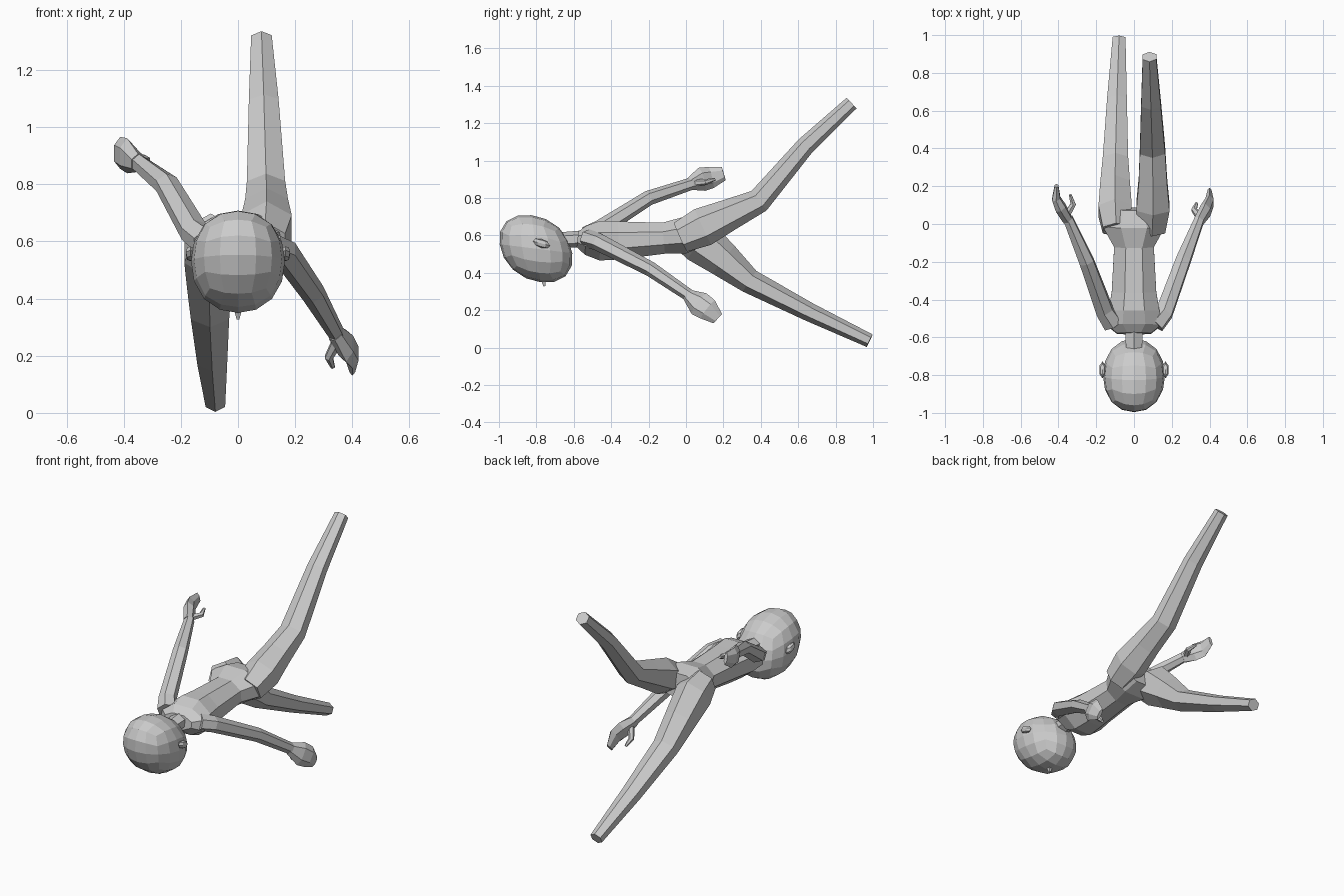
import bpy, bmesh, math
from mathutils import Vector


def finish(name, bm):
    bmesh.ops.recalc_face_normals(bm, faces=bm.faces)
    me = bpy.data.meshes.new(name)
    bm.to_mesh(me)
    bm.free()
    ob = bpy.data.objects.new(name, me)
    bpy.context.collection.objects.link(ob)
    return ob


def loft(name, secs, sides=6):
    """Skin rings given as (x, y, z, half width, half height)."""
    bm = bmesh.new()
    pts = [Vector(s[:3]) for s in secs]
    rings = []
    for i, s in enumerate(secs):
        a = pts[i] - pts[i - 1] if i else pts[1] - pts[0]
        b = pts[i + 1] - pts[i] if i < len(pts) - 1 else a
        t = (a.normalized() + b.normalized()).normalized()
        u = Vector((1, 0, 0))
        u = (u - t * u.dot(t)).normalized()
        v = u.cross(t)
        k = 1 / math.cos(math.pi / sides)
        ring = []
        for j in range(sides):
            ang = 2 * math.pi * (j + 0.5) / sides
            ring.append(bm.verts.new(pts[i] + u * (s[3] * k * math.cos(ang)) + v * (s[4] * math.sin(ang))))
        rings.append(ring)
    for r, q in zip(rings, rings[1:]):
        for j in range(sides):
            n = (j + 1) % sides
            bm.faces.new((r[j], r[n], q[n], q[j]))
    bm.faces.new(rings[0])
    bm.faces.new(rings[-1])
    return finish(name, bm)


# Head: subdivided cube rounded to a slightly tilted ellipsoid
bm = bmesh.new()
bmesh.ops.create_cube(bm, size=2)
bmesh.ops.subdivide_edges(bm, edges=bm.edges[:], cuts=3, use_grid_fill=True)
for v in bm.verts:
    p = Vector([math.tan(c * math.pi / 4) for c in v.co])
    p /= sum(abs(c) ** 2.15 for c in p) ** (1 / 2.15)
    v.co = (p.x * 0.164, -0.802 + 0.194 * p.y - 0.024 * p.z, 0.529 + 0.179 * p.z - 0.024 * p.y)
finish("head", bm)

# Ears
for sx, side in ((1, "right"), (-1, "left")):
    loft(side + "_ear", [(sx * 0.14, -0.77, 0.555, 0.03, 0.02),
                         (sx * 0.168, -0.77, 0.556, 0.03, 0.02)], 6).hide_render = False
    bm = bmesh.new()
    bmesh.ops.create_uvsphere(bm, u_segments=6, v_segments=4, radius=1)
    for v in bm.verts:
        x, y, z = v.co
        v.co = (sx * 0.167 + x * 0.018, -0.772 + y * 0.045, 0.557 + z * 0.024 - y * 0.012)
    bpy.data.objects.remove(bpy.data.objects[side + "_ear"])
    finish(side + "_ear", bm)

# Nose
loft("nose", [(0, -0.765, 0.38, 0.018, 0.025), (0, -0.757, 0.328, 0.005, 0.007)], 4)

# Neck and torso
loft("neck", [(0, -0.69, 0.575, 0.042, 0.04), (0, -0.55, 0.582, 0.046, 0.045)])
loft("torso", [(0, -0.58, 0.58, 0.09, 0.045), (0, -0.535, 0.575, 0.145, 0.085),
               (0, -0.46, 0.572, 0.135, 0.115), (0, -0.36, 0.573, 0.118, 0.11),
               (0, -0.12, 0.585, 0.105, 0.09), (0, -0.01, 0.6, 0.165, 0.105),
               (0, 0.08, 0.61, 0.13, 0.075)], 8)

# Legs: one raised, one lowered
loft("raised_leg", [(0.095, -0.03, 0.59, 0.07, 0.085), (0.1, 0.09, 0.645, 0.088, 0.105),
                    (0.1, 0.23, 0.71, 0.075, 0.085), (0.098, 0.39, 0.785, 0.067, 0.066),
                    (0.09, 0.64, 1.08, 0.052, 0.05), (0.082, 0.885, 1.307, 0.036, 0.039)])
loft("lowered_leg", [(-0.095, -0.03, 0.62, 0.07, 0.085), (-0.1, 0.07, 0.575, 0.088, 0.12),
                     (-0.1, 0.2, 0.47, 0.078, 0.095), (-0.098, 0.34, 0.355, 0.067, 0.066),
                     (-0.09, 0.66, 0.19, 0.052, 0.05), (-0.079, 0.982, 0.037, 0.034, 0.037)])

# Arms with mitten hands and thumbs
loft("right_arm", [(0.11, -0.53, 0.585, 0.05, 0.05), (0.16, -0.47, 0.565, 0.045, 0.047),
                   (0.262, -0.19, 0.42, 0.038, 0.04), (0.345, 0.02, 0.277, 0.025, 0.033)])
loft("right_hand", [(0.34, 0.01, 0.28, 0.025, 0.034), (0.378, 0.07, 0.235, 0.028, 0.068),
                    (0.4, 0.115, 0.205, 0.022, 0.062), (0.4, 0.17, 0.155, 0.01, 0.034)])
loft("right_thumb", [(0.345, 0.04, 0.245, 0.018, 0.02), (0.318, 0.075, 0.195, 0.014, 0.016),
                     (0.332, 0.11, 0.16, 0.007, 0.008)])
loft("left_arm", [(-0.11, -0.53, 0.6, 0.05, 0.05), (-0.155, -0.46, 0.635, 0.045, 0.047),
                  (-0.25, -0.2, 0.8, 0.038, 0.04), (-0.35, 0.03, 0.877, 0.025, 0.033)])
loft("left_hand", [(-0.35, 0.02, 0.875, 0.025, 0.034), (-0.388, 0.085, 0.9, 0.028, 0.064),
                   (-0.412, 0.135, 0.91, 0.022, 0.058), (-0.41, 0.202, 0.93, 0.01, 0.036)])
loft("left_thumb", [(-0.355, 0.05, 0.88, 0.018, 0.02), (-0.322, 0.105, 0.885, 0.014, 0.016),
                    (-0.338, 0.155, 0.9, 0.007, 0.008)])
